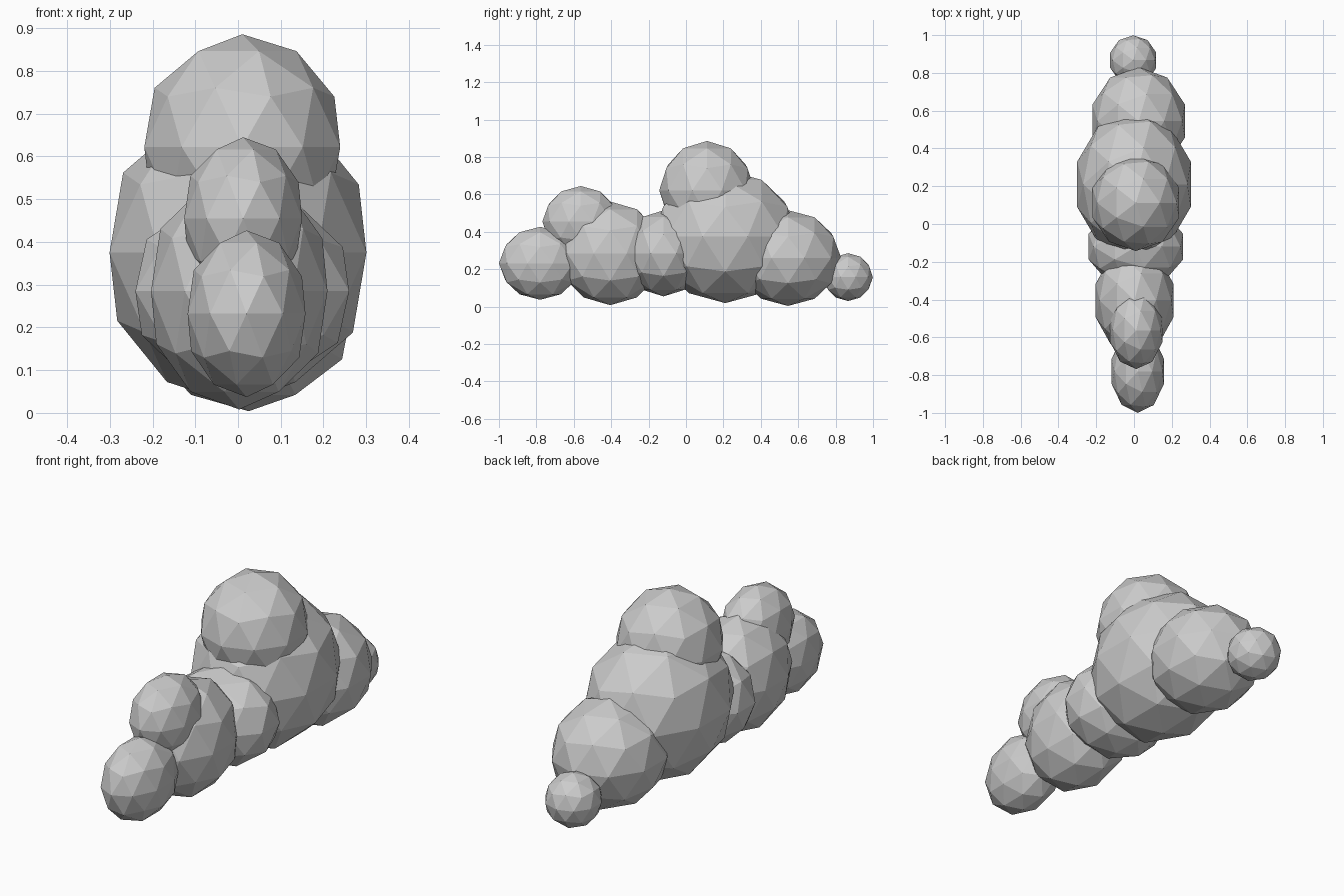
import bpy

if "Cube" in bpy.data.objects:
    bpy.data.objects.remove(bpy.data.objects["Cube"])

# Low-poly bush / cloud made of overlapping stretched icospheres
# name: (centre), (radii)
PUFFS = {
    "front_puff":        ((0.02, -0.78, 0.232), (0.145, 0.22, 0.195)),
    "front_body_puff":   ((0.003, -0.405, 0.285), (0.217, 0.285, 0.277)),
    "front_upper_puff":  ((0.012, -0.563, 0.455), (0.145, 0.205, 0.19)),
    "middle_puff":       ((0.01, -0.12, 0.285), (0.263, 0.22, 0.23)),
    "main_puff":         ((0.0, 0.21, 0.375), (0.316, 0.39, 0.356)),
    "top_puff":          ((0.01, 0.112, 0.622), (0.241, 0.255, 0.264)),
    "back_body_puff":    ((0.025, 0.545, 0.26), (0.257, 0.285, 0.256)),
    "back_small_puff":   ((-0.004, 0.867, 0.158), (0.128, 0.132, 0.128)),
}


def add_puff(name, centre, radii):
    bpy.ops.mesh.primitive_ico_sphere_add(subdivisions=2, radius=1, location=centre)
    ob = bpy.context.object
    ob.name = name
    ob.scale = radii
    bpy.ops.object.transform_apply(location=False, rotation=False, scale=True)
    bpy.ops.object.shade_flat()


for name, (centre, radii) in PUFFS.items():
    add_puff(name, centre, radii)
